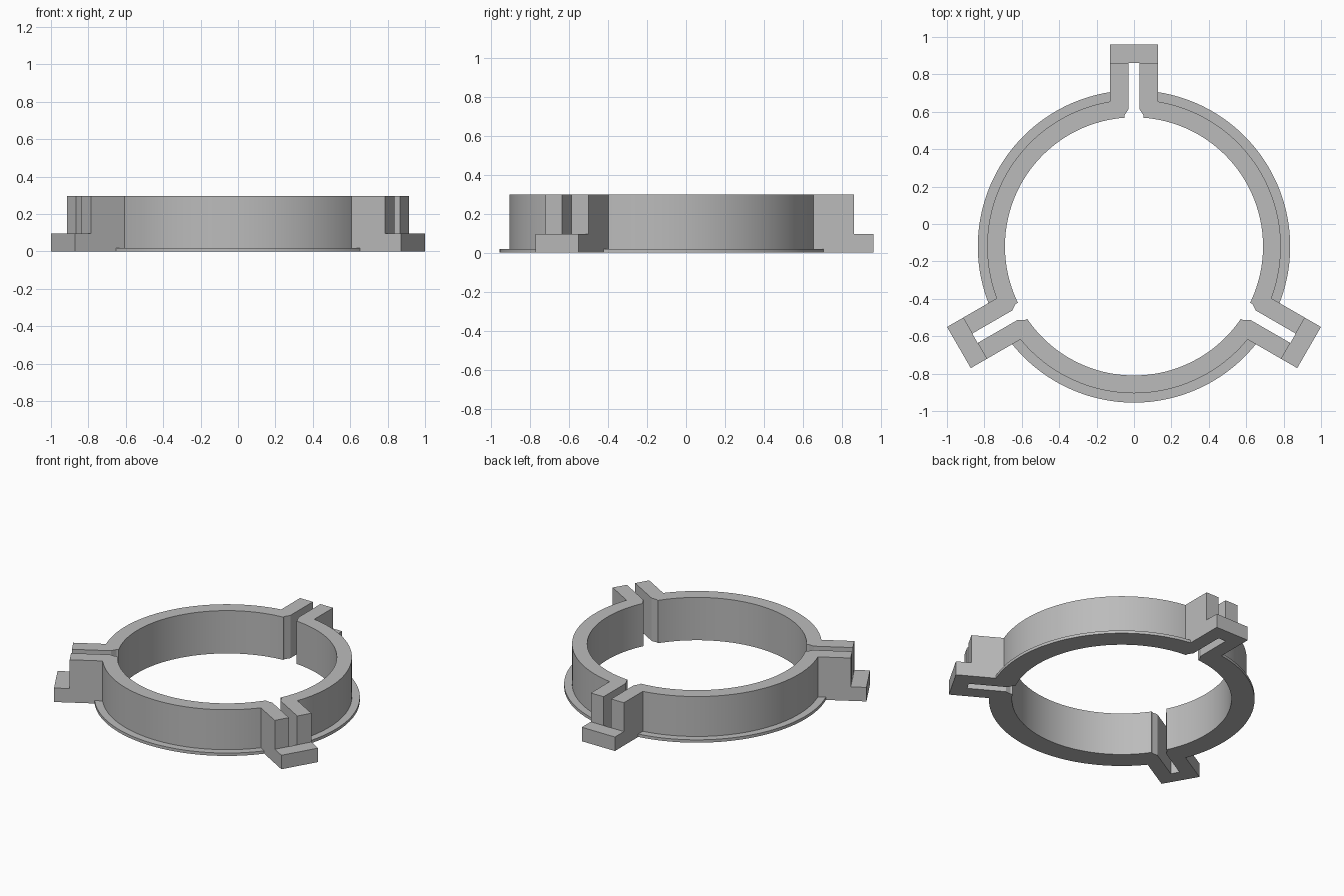
import bpy, bmesh
from math import sin, cos, asin, pi, radians
from mathutils import Matrix, Vector

if "Cube" in bpy.data.objects:
    bpy.data.objects.remove(bpy.data.objects["Cube"])

CENTRE_Y = -0.12
R_IN, R_WALL, R_FLANGE = 0.69, 0.785, 0.835
H, H_FLANGE, H_FOOT = 0.297, 0.02, 0.097
HALF, SLOT, STEP, TIP = 0.127, 0.029, 0.982, 1.081
SEG = 48

grey = bpy.data.materials.new("grey plastic")
grey.diffuse_color = (0.5, 0.5, 0.5, 1)
grey.use_nodes = True
grey.node_tree.nodes["Principled BSDF"].inputs["Base Color"].default_value = grey.diffuse_color


def arc(r, half_gap):
    """Arc over one third of the ring, clockwise from +y, clear of both slots."""
    a = asin(half_gap / r)
    b = 2 * pi / 3 - a
    angles = [a + (b - a) * i / SEG for i in range(SEG + 1)]
    return [(r * sin(t), r * cos(t)) for t in angles]


def far_end(points):
    """Mirror points of the starting arm onto the next arm."""
    c, s = cos(radians(120)), sin(radians(120))
    return [(-x * c + y * s, x * s + y * c) for x, y in reversed(points)]


def prism(name, outline, z0, z1, turn):
    bm = bmesh.new()
    base = bm.faces.new([bm.verts.new((x, y, z0)) for x, y in outline])
    out = bmesh.ops.extrude_face_region(bm, geom=[base])
    top = [v for v in out["geom"] if isinstance(v, bmesh.types.BMVert)]
    bmesh.ops.translate(bm, verts=top, vec=(0, 0, z1 - z0))
    bmesh.ops.recalc_face_normals(bm, faces=bm.faces)
    place = Matrix.Translation(Vector((0, CENTRE_Y, 0))) @ Matrix.Rotation(-turn, 4, "Z")
    bmesh.ops.transform(bm, matrix=place, verts=bm.verts)
    mesh = bpy.data.meshes.new(name)
    bm.to_mesh(mesh)
    bm.free()
    mesh.materials.append(grey)
    obj = bpy.data.objects.new(name, mesh)
    bpy.context.collection.objects.link(obj)
    bpy.ops.object.select_all(action="DESELECT")
    obj.select_set(True)
    bpy.context.view_layer.objects.active = obj
    bpy.ops.object.shade_smooth_by_angle(angle=radians(30))


# Half an arm: chamfered slot mouth, slot wall, arm end
half_arm = [(0.05, 0.702), (SLOT, 0.735), (SLOT, STEP), (HALF, STEP)]
wall = half_arm + arc(R_WALL, HALF) + far_end(half_arm) + arc(R_IN, 0.05)[::-1]
flange = arc(R_FLANGE, HALF) + arc(R_WALL, HALF)[::-1]
foot = [(-HALF, STEP), (-HALF, TIP), (HALF, TIP), (HALF, STEP)]

for i in range(3):
    turn = i * 2 * pi / 3
    prism(f"ring_wall_{i + 1}", wall, 0, H, turn)
    prism(f"bottom_flange_{i + 1}", flange, 0, H_FLANGE, turn)
    prism(f"arm_foot_{i + 1}", foot, 0, H_FOOT, turn)
